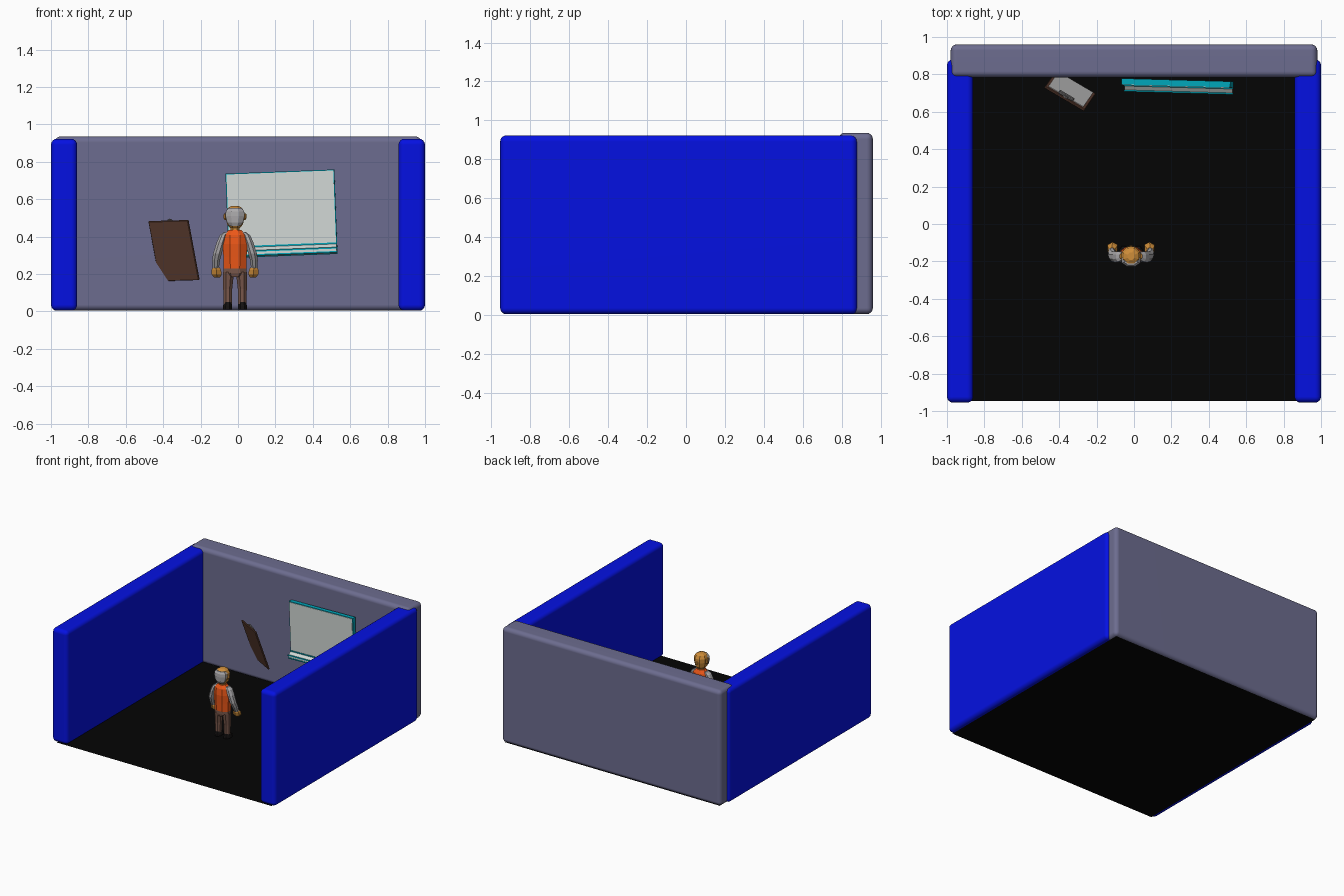
import bpy, bmesh, math
from mathutils import Matrix, Vector

if "Cube" in bpy.data.objects:
    bpy.data.objects.remove(bpy.data.objects["Cube"])

mats = {}


def paint(ob, rgb):
    if rgb is None:
        return
    if rgb not in mats:
        m = bpy.data.materials.new("paint_%d" % len(mats))
        m.diffuse_color = [(c / 255) ** 2.2 for c in rgb] + [1]
        m.use_nodes = True
        m.node_tree.nodes["Principled BSDF"].inputs["Base Color"].default_value = m.diffuse_color
        mats[rgb] = m
    ob.data.materials.append(mats[rgb])


def finish(name, bm, rgb, matrix=None):
    bmesh.ops.recalc_face_normals(bm, faces=bm.faces)
    me = bpy.data.meshes.new(name)
    bm.to_mesh(me)
    bm.free()
    ob = bpy.data.objects.new(name, me)
    bpy.context.collection.objects.link(ob)
    if matrix is not None:
        ob.matrix_world = matrix
    paint(ob, rgb)
    return ob


def box(name, lo, hi, rgb, matrix=None, bevel=0, segments=1):
    bm = bmesh.new()
    bmesh.ops.create_cube(bm, size=1)
    lo, hi = Vector(lo), Vector(hi)
    for v in bm.verts:
        v.co = Vector([(lo[i] + hi[i]) / 2 + v.co[i] * (hi[i] - lo[i]) for i in range(3)])
    if bevel:
        bmesh.ops.bevel(bm, geom=bm.edges[:], offset=bevel, segments=segments,
                        profile=0.5, affect='EDGES')
    return finish(name, bm, rgb, matrix)


def wall(name, lo, hi, rgb):
    ob = box(name, lo, hi, rgb, bevel=0.032, segments=4)
    bpy.ops.object.select_all(action='DESELECT')
    ob.select_set(True)
    bpy.context.view_layer.objects.active = ob
    bpy.ops.object.shade_smooth_by_angle(angle=math.radians(35))
    ob.modifiers.new("flat_sides", 'WEIGHTED_NORMAL')


def extrude_x(name, profile, x0, x1, rgb, matrix):
    bm = bmesh.new()
    ends = [[bm.verts.new((x, y, z)) for y, z in profile] for x in (x0, x1)]
    bm.faces.new(ends[0])
    bm.faces.new(ends[1])
    n = len(profile)
    for i in range(n):
        j = (i + 1) % n
        bm.faces.new((ends[0][i], ends[0][j], ends[1][j], ends[1][i]))
    finish(name, bm, rgb, matrix)


def loft(name, rings, rgb, n=8):
    """Stack of horizontal rings (x, y, z, rx, ry), capped, flat shaded."""
    bm = bmesh.new()
    loops = []
    for x, y, z, rx, ry in rings:
        angles = [2 * math.pi * (i + 0.5) / n for i in range(n)]
        k = 1 / math.cos(math.pi / n)
        loops.append([bm.verts.new((x + k * rx * math.cos(a), y + k * ry * math.sin(a), z))
                      for a in angles])
    for a, b in zip(loops, loops[1:]):
        for i in range(n):
            bm.faces.new((a[i], a[(i + 1) % n], b[(i + 1) % n], b[i]))
    bm.faces.new(loops[0])
    bm.faces.new(loops[-1])
    return finish(name, bm, rgb)


BLUE, WALL, BLACK = (13, 24, 225), (108, 108, 142), (13, 13, 13)
TEAL, WHITE, BROWN = (0, 165, 185), (208, 215, 212), (96, 66, 54)
ORANGE, SLEEVE, SKIN, TROUSER = (236, 88, 30), (172, 170, 172), (205, 140, 60), (120, 88, 76)

# Room
bm = bmesh.new()
bm.faces.new([bm.verts.new(p) for p in
              ((-0.96, -0.945, 0.002), (0.96, -0.945, 0.002), (0.96, 0.94, 0.002), (-0.96, 0.94, 0.002))])
finish("floor", bm, BLACK)
wall("left_wall", (-1, -0.955, 0.004), (-0.86, 0.88, 0.923), BLUE)
wall("right_wall", (0.858, -0.955, 0.004), (1, 0.88, 0.923), BLUE)
wall("back_wall", (-0.98, 0.784, 0.004), (0.98, 0.96, 0.936), WALL)

# Whiteboard, hung slightly crooked
M = (Matrix.Translation((0.2325, 0.752, 0.522)) @ Matrix.Rotation(math.radians(-1.6), 4, 'Z')
     @ Matrix.Rotation(math.radians(-2.2), 4, 'Y'))
W, H = 0.291, 0.226
box("whiteboard_frame", (-W, -0.014, -H), (W, 0.018, H), TEAL, M)
box("whiteboard_panel", (-W + 0.005, -0.017, -H + 0.005), (W - 0.005, 0.012, H - 0.005), WHITE, M)
extrude_x("tray", [(-0.014, -0.17), (-0.046, -0.195), (-0.046, -0.212), (-0.014, -0.222)],
          -W + 0.002, W - 0.002, WHITE, M)
for i, (y, z) in enumerate(((-0.018, -0.168), (-0.047, -0.193), (-0.046, -0.214))):
    box("tray_trim_%d" % i, (-W, y - 0.004, z - 0.004), (W, y + 0.004, z + 0.004), TEAL, M)

# Clipboard, tilted with its paper side towards the back wall
top_l, top_r = Vector((-0.487, 0.73, 0.481)), Vector((-0.273, 0.604, 0.487))
low_r = Vector((-0.203, 0.684, 0.166))
ux = (top_r - top_l).normalized()
uz = ux.cross(top_r - low_r).normalized()
uy = uz.cross(ux)
C = Matrix.Translation((top_l + low_r) / 2) @ Matrix((ux, uy, uz)).transposed().to_4x4()
box("clipboard", (-0.123, -0.168, -0.012), (0.123, 0.168, 0), BROWN, C, bevel=0.003)
box("paper", (-0.108, -0.155, -0.015), (0.108, 0.145, -0.011), (190, 190, 188), C)
box("clip_bar", (-0.045, 0.128, -0.026), (0.045, 0.160, -0.012), (120, 118, 118), C, bevel=0.004)
bm = bmesh.new()
bmesh.ops.create_cone(bm, cap_ends=True, segments=10, radius1=0.016, radius2=0.016, depth=0.01)
finish("clip_tab", bm, (120, 118, 118), C @ Matrix.Translation((0, 0.158, -0.018)))

# Worker, facing the back wall
cx, cy = -0.016, -0.172
loft("hips", [(cx, cy, 0.185, 0.045, 0.036), (cx, cy, 0.205, 0.062, 0.042),
              (cx, cy, 0.25, 0.06, 0.042)], TROUSER)
loft("vest", [(cx, cy, 0.23, 0.061, 0.045), (cx, cy, 0.29, 0.062, 0.047),
              (cx, cy, 0.36, 0.066, 0.05), (cx, cy, 0.41, 0.062, 0.044),
              (cx, cy, 0.436, 0.032, 0.03)], ORANGE)
loft("neck", [(cx, cy, 0.42, 0.024, 0.024), (cx, cy, 0.465, 0.024, 0.024)], SKIN)
loft("head", [(cx, cy, 0.445, 0.026, 0.03), (cx, cy, 0.465, 0.042, 0.046),
              (cx, cy, 0.50, 0.05, 0.052), (cx, cy, 0.53, 0.05, 0.052),
              (cx, cy, 0.553, 0.038, 0.04), (cx, cy, 0.565, 0.018, 0.02)], SKIN)
loft("hair", [(cx, cy - 0.025, 0.458, 0.03, 0.022), (cx, cy - 0.024, 0.475, 0.043, 0.03),
              (cx, cy - 0.022, 0.51, 0.051, 0.035), (cx, cy - 0.022, 0.535, 0.049, 0.034),
              (cx, cy - 0.022, 0.552, 0.036, 0.026)], SLEEVE)
box("nose", (cx - 0.008, cy + 0.045, 0.488), (cx + 0.008, cy + 0.058, 0.508), SKIN, bevel=0.003)

for s, side in ((-1, "left"), (1, "right")):
    def at(dx, dy, z, rx, ry):
        return (cx + s * dx, cy + dy, z, rx, ry)
    loft(side + "_leg", [at(0.039, 0, 0.04, 0.022, 0.026), at(0.039, 0.002, 0.12, 0.024, 0.028),
                         at(0.035, 0, 0.21, 0.03, 0.036)], TROUSER)
    loft(side + "_shoe", [at(0.04, 0.012, 0.01, 0.024, 0.042), at(0.04, 0.01, 0.028, 0.024, 0.041),
                          at(0.039, 0, 0.05, 0.021, 0.027)], (28, 26, 26))
    loft(side + "_sleeve", [at(0.103, 0.028, 0.232, 0.017, 0.019), at(0.101, 0.012, 0.275, 0.021, 0.024),
                            at(0.094, -0.002, 0.31, 0.023, 0.026), at(0.076, -0.004, 0.37, 0.022, 0.03),
                            at(0.062, -0.002, 0.408, 0.019, 0.028), at(0.045, 0, 0.425, 0.012, 0.02)],
         SLEEVE)
    loft(side + "_hand", [at(0.096, 0.05, 0.182, 0.016, 0.014), at(0.098, 0.046, 0.198, 0.027, 0.026),
                          at(0.1, 0.038, 0.222, 0.025, 0.024), at(0.102, 0.03, 0.242, 0.015, 0.016)], SKIN, 6)
    loft(side + "_ear", [at(0.051, 0, 0.488, 0.005, 0.01), at(0.053, 0, 0.5, 0.008, 0.014),
                         at(0.053, 0, 0.524, 0.007, 0.013)], SKIN, 6)
